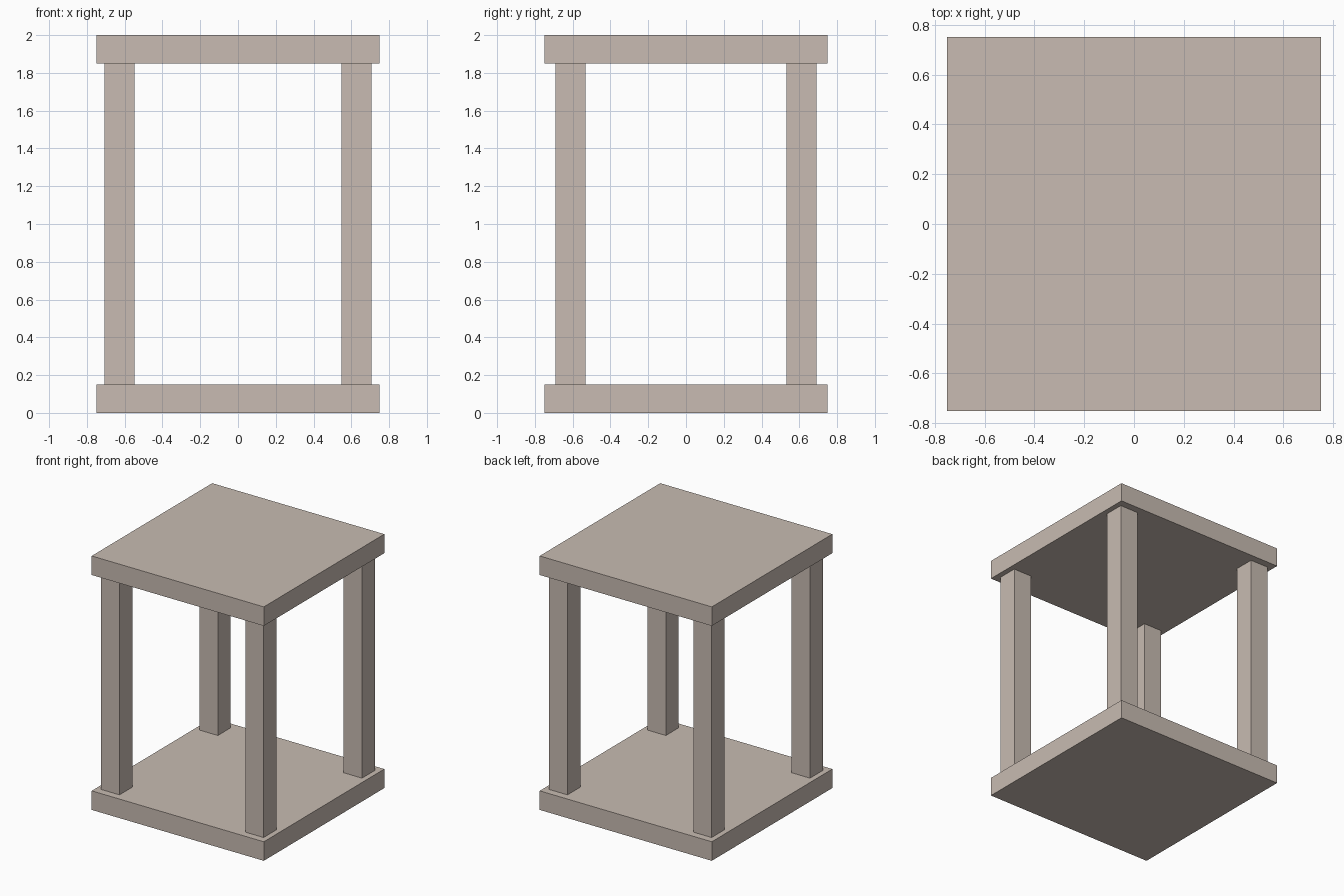
import bpy

if "Cube" in bpy.data.objects:
    bpy.data.objects.remove(bpy.data.objects["Cube"])

# Single warm stone colour
stone = bpy.data.materials.new("warm_stone")
stone.diffuse_color = (0.58, 0.50, 0.445, 1.0)
stone.use_nodes = True
stone.node_tree.nodes["Principled BSDF"].inputs["Base Color"].default_value = stone.diffuse_color


def box(name, center, size):
    bpy.ops.mesh.primitive_cube_add(size=1, location=center)
    obj = bpy.context.object
    obj.name = name
    obj.scale = size
    bpy.ops.object.transform_apply(location=False, rotation=False, scale=True)
    obj.data.materials.append(stone)
    return obj


SLAB = 0.15
HEIGHT = 2.0

# Base and top slabs
box("base_slab", (0, 0, SLAB / 2), (1.5, 1.5, SLAB))
box("top_slab", (0, 0, HEIGHT - SLAB / 2), (1.5, 1.5, SLAB))

# Four corner posts between the slabs
for sx, side in ((-1, "left"), (1, "right")):
    for sy, end in ((-1, "front"), (1, "back")):
        box(f"{end}_{side}_post", (sx * 0.628, sy * 0.612, HEIGHT / 2),
            (0.16, 0.16, HEIGHT - 2 * SLAB))
